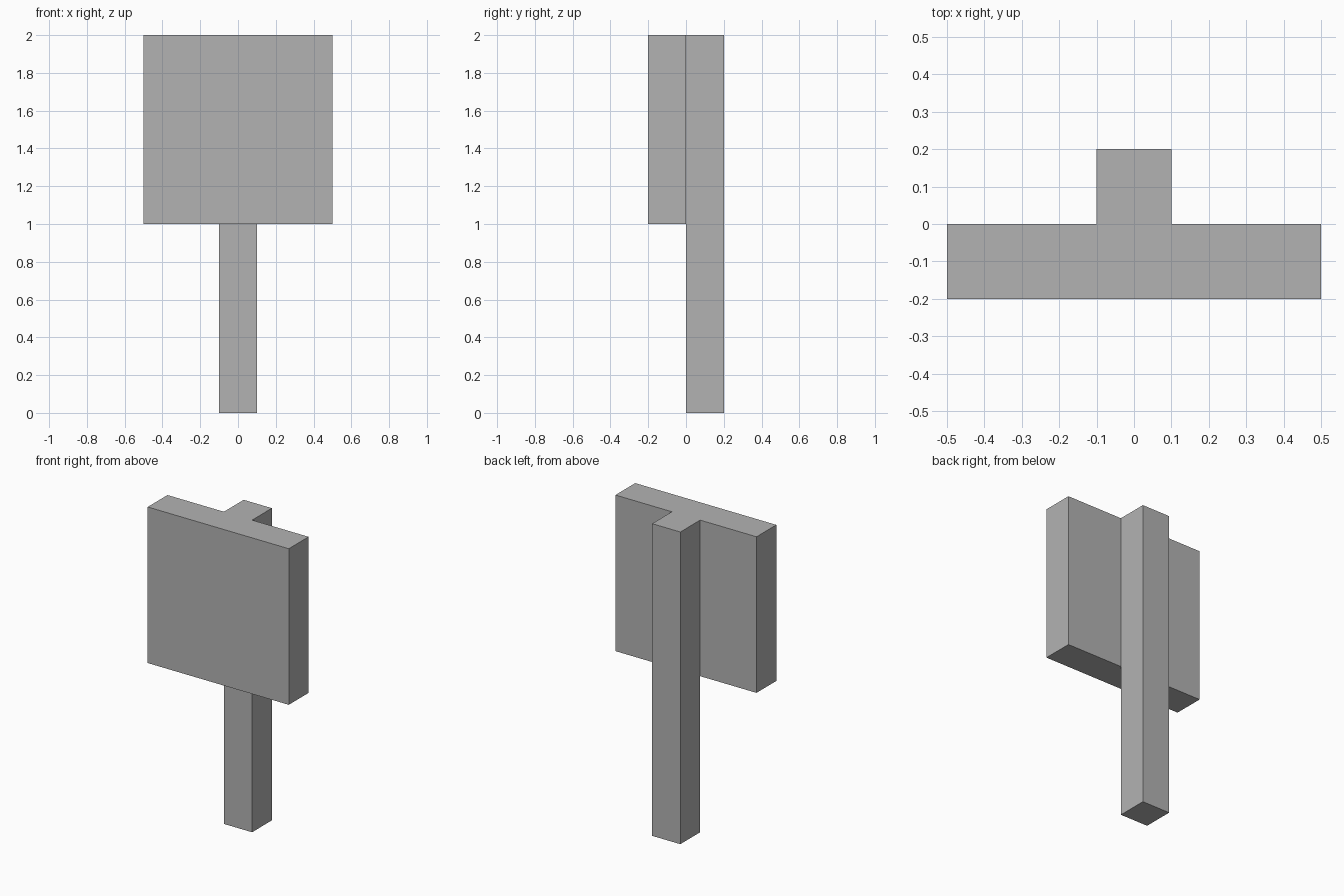
import bpy
from mathutils import Vector

cube = bpy.data.objects.get("Cube")
if cube:
    bpy.data.objects.remove(cube, do_unlink=True)

# Single plain grey finish
GREY = (0.45, 0.45, 0.45, 1.0)
grey = bpy.data.materials.new("plain_grey")
grey.use_nodes = True
grey.diffuse_color = GREY
grey.node_tree.nodes["Principled BSDF"].inputs["Base Color"].default_value = GREY


def box(name, low, high):
    """Add a flat-faced box between two opposite corners."""
    low, high = Vector(low), Vector(high)
    bpy.ops.mesh.primitive_cube_add(size=1)
    obj = bpy.context.object
    obj.name = name
    centre, size = (low + high) / 2, high - low
    for v in obj.data.vertices:
        v.co = centre + v.co * size
    obj.data.materials.append(grey)
    return obj


# Square board on the front of the post
box("sign_board", (-0.5, -0.2, 1), (0.5, 0, 2))

# Full-height post behind the board
box("sign_post", (-0.1, 0, 0), (0.1, 0.2, 2))
